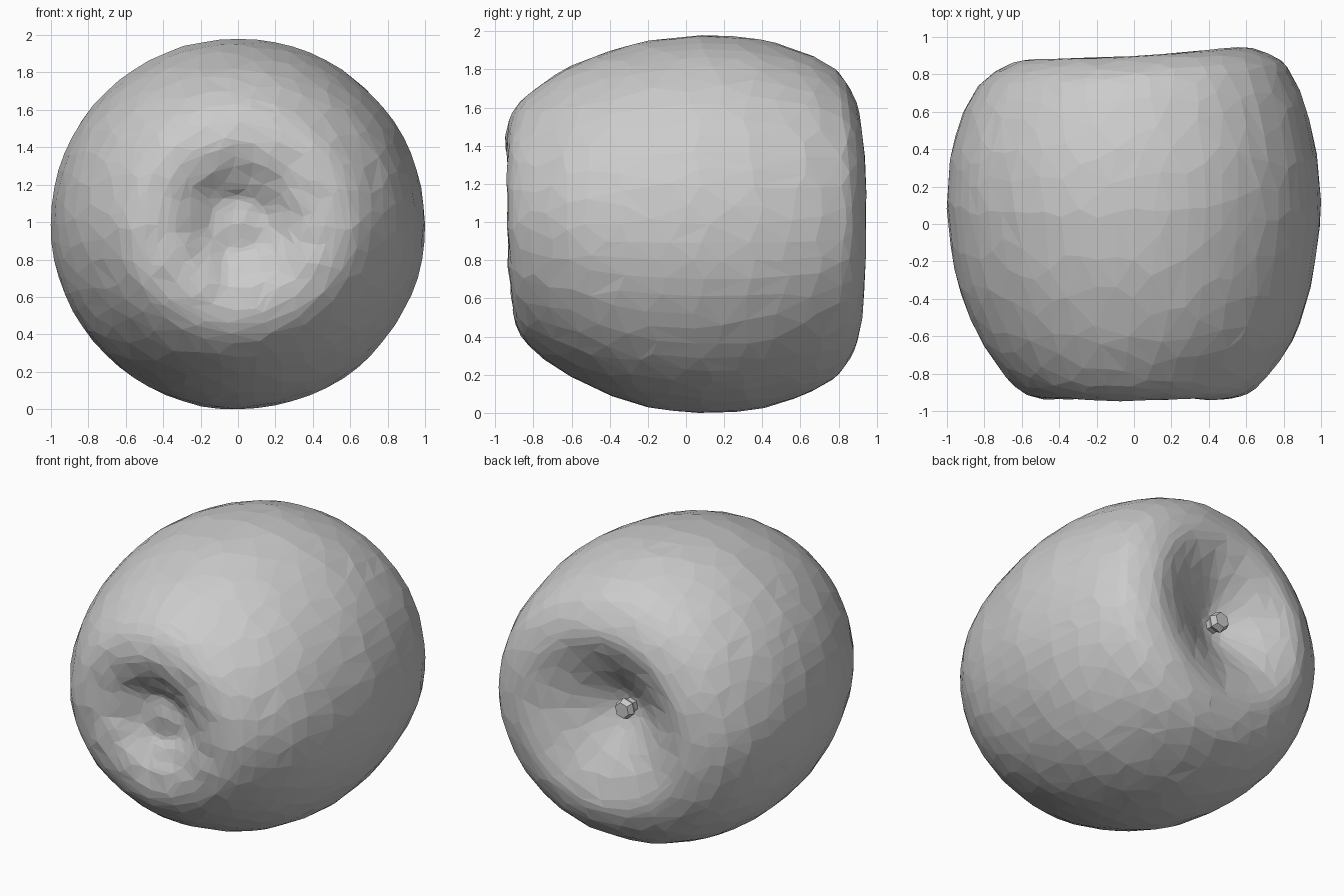
import bpy, bmesh, math
from mathutils import Vector, noise

if "Cube" in bpy.data.objects:
    bpy.data.objects.remove(bpy.data.objects["Cube"])

# One plain grey
grey = bpy.data.materials.new("plain grey")
grey.diffuse_color = (0.6, 0.6, 0.6, 1)
grey.use_nodes = True
grey.node_tree.nodes["Principled BSDF"].inputs["Base Color"].default_value = grey.diffuse_color

CENTRE_Z = 0.99
SEGMENTS = 64

# Half outline as (radius, y), from the front hollow around to the stem hollow
OUTLINE = [
    (0.0, -0.815), (0.13, -0.81), (0.19, -0.84), (0.27, -0.885), (0.35, -0.925),
    (0.47, -0.938), (0.59, -0.905), (0.705, -0.80), (0.825, -0.62), (0.915, -0.40),
    (0.967, -0.20), (0.995, 0.0), (1.0, 0.15), (0.98, 0.37), (0.915, 0.60),
    (0.85, 0.73), (0.795, 0.80), (0.70, 0.862), (0.58, 0.897), (0.44, 0.865),
    (0.30, 0.80), (0.18, 0.73), (0.08, 0.68), (0.0, 0.67),
]


def smooth_outline(points, steps):
    """Catmull-Rom curve through the points."""
    pts = [Vector(p) for p in points]
    out = []
    for i in range(len(pts) - 1):
        a, b = pts[max(i - 1, 0)], pts[i]
        c, d = pts[i + 1], pts[min(i + 2, len(pts) - 1)]
        for s in range(steps):
            t = s / steps
            out.append(0.5 * (2 * b + (c - a) * t + (2 * a - 5 * b + 4 * c - d) * t * t
                              + (3 * b - a - 3 * c + d) * t ** 3))
    return out + [pts[-1]]


def make_object(name, bm):
    bmesh.ops.recalc_face_normals(bm, faces=bm.faces)
    mesh = bpy.data.meshes.new(name)
    bm.to_mesh(mesh)
    bm.free()
    mesh.materials.append(grey)
    obj = bpy.data.objects.new(name, mesh)
    bpy.context.collection.objects.link(obj)
    return obj


# Fruit body: turned around the y axis, then made slightly uneven
bm = bmesh.new()
rings = []
for r, y in smooth_outline(OUTLINE, 3):
    ring = []
    for k in range(SEGMENTS):
        a = 2 * math.pi * k / SEGMENTS
        x, z = r * math.cos(a), 0.99 * r * math.sin(a)
        back = min(max((y - 0.4) / 0.4, 0), 1)
        front = min(max((-y - 0.2) / 0.4, 0), 1)
        py = y + (0.085 if x > 0 else 0.035) * x * back   # tilted back shoulder
        py += 0.07 * max(-z, 0) * front                   # front slopes in below
        if x > 0:
            x *= 1 + 0.03 * front                         # fuller front right side
        if y > 0.3 and r < 0.6:                           # stem hollow sits off centre
            x -= 0.06 * (1 - r / 0.6)
            z += 0.05 * (1 - r / 0.6)
        ring.append(bm.verts.new((x, py, z + CENTRE_Z)))
    rings.append(ring)
for lo, hi in zip(rings, rings[1:]):
    for k in range(SEGMENTS):
        n = (k + 1) % SEGMENTS
        bm.faces.new((lo[k], lo[n], hi[n], hi[k]))
bmesh.ops.remove_doubles(bm, verts=bm.verts, dist=0.0005)
bm.normal_update()
for v in bm.verts:
    bump = 0.006 * noise.noise(v.co * 2.2) + 0.004 * noise.noise(v.co * 9)
    if v.co.y < -0.75 and math.hypot(v.co.x, v.co.z - CENTRE_Z) < 0.5:
        bump *= 2.5                                       # rougher front hollow
    v.co += v.normal * bump
for v in bm.verts:
    v.co.z = max(v.co.z, 0.0)
bmesh.ops.triangulate(bm, faces=bm.faces)
body = make_object("fruit_body", bm)

# Irregular flat facets
facets = body.modifiers.new("facets", "DECIMATE")
facets.ratio = 0.21

# Short stem stub in the back hollow
bm = bmesh.new()
sections = [(0.64, 0.05), (0.70, 0.05), (0.735, 0.07), (0.775, 0.052)]
rings = []
for y, r in sections:
    rings.append([bm.verts.new((-0.06 + r * math.cos(k * math.pi / 3 + 0.3), y,
                                CENTRE_Z + 0.05 + r * math.sin(k * math.pi / 3 + 0.3)))
                  for k in range(6)])
for lo, hi in zip(rings, rings[1:]):
    for k in range(6):
        n = (k + 1) % 6
        bm.faces.new((lo[k], lo[n], hi[n], hi[k]))
bm.faces.new(rings[0])
bm.faces.new(rings[-1])
make_object("stem", bm)
